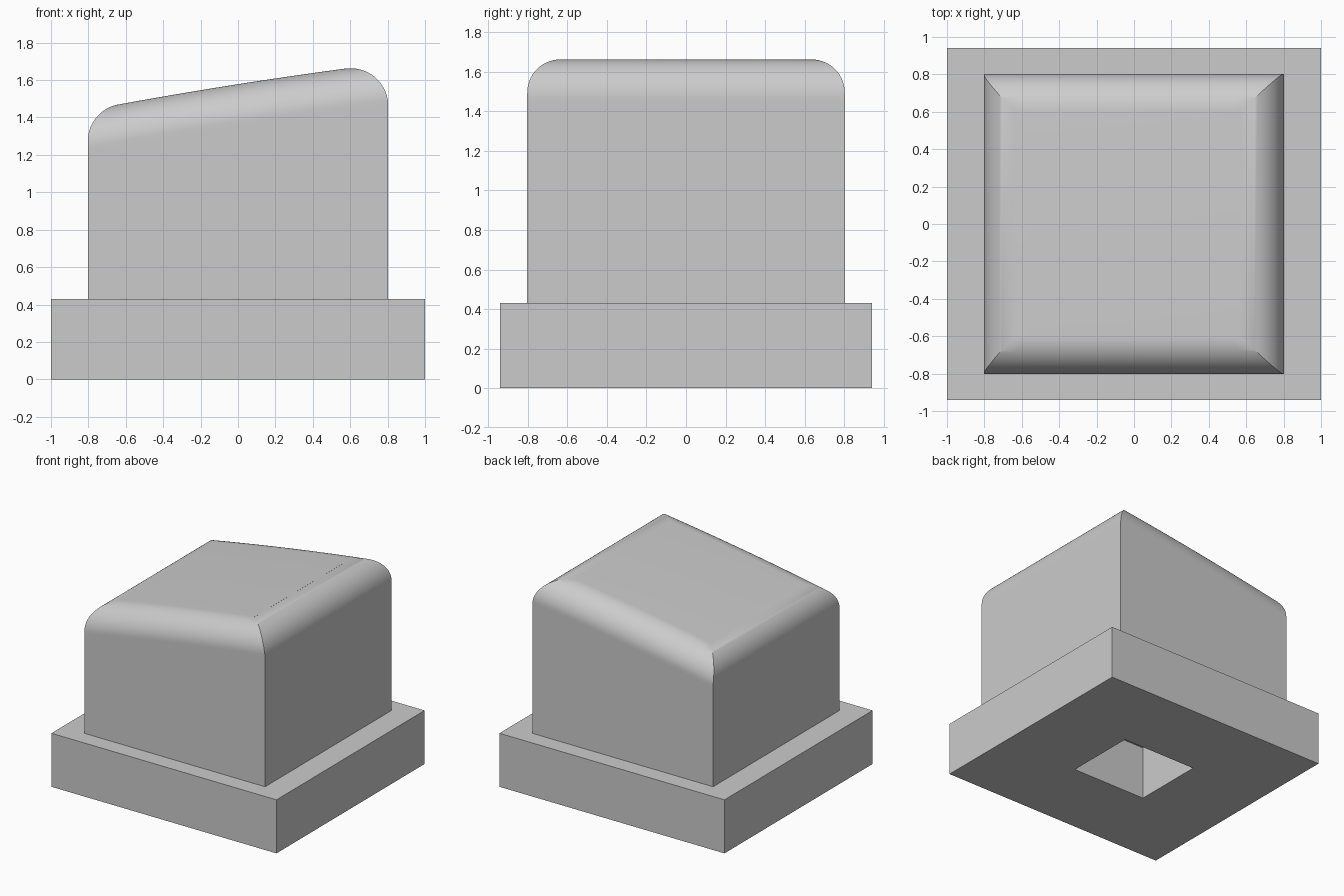
import bpy
import bmesh
import math

if "Cube" in bpy.data.objects:
    bpy.data.objects.remove(bpy.data.objects["Cube"], do_unlink=True)

GREY = (0.6, 0.6, 0.6, 1)
grey = bpy.data.materials.new("light grey")
grey.use_nodes = True
grey.diffuse_color = GREY
grey.node_tree.nodes["Principled BSDF"].inputs["Base Color"].default_value = GREY


def loft(bm, rings, closed=False):
    """Join rings of points with quads and return their vertices."""
    loops = [[bm.verts.new(p) for p in ring] for ring in rings]
    pairs = list(zip(loops, loops[1:]))
    if closed:
        pairs.append((loops[-1], loops[0]))
    for a, b in pairs:
        for i in range(len(a)):
            j = (i + 1) % len(a)
            bm.faces.new((a[i], a[j], b[j], b[i]))
    return loops


def finish(bm, name):
    bmesh.ops.recalc_face_normals(bm, faces=bm.faces)
    mesh = bpy.data.meshes.new(name)
    bm.to_mesh(mesh)
    bm.free()
    mesh.materials.append(grey)
    obj = bpy.data.objects.new(name, mesh)
    bpy.context.collection.objects.link(obj)
    return obj


def rectangle(hx, hy, z):
    return [(-hx, -hy, z), (hx, -hy, z), (hx, hy, z), (-hx, hy, z)]


# Base plate with a rectangular socket through it
BASE_TOP = 0.43
bm = bmesh.new()
loft(bm, [rectangle(0.33, 0.29, 0), rectangle(1, 0.94, 0),
          rectangle(1, 0.94, BASE_TOP), rectangle(0.33, 0.29, BASE_TOP)], closed=True)
finish(bm, "base_plate")

# Button cap: slanted, slightly bowed top with rounded borders and mitred corners
HALF, R = 0.803, 0.2
CENTRE = HALF - R
LEFT_Z, RIGHT_Z = 1.273, 1.463
TAN_L, TAN_R = -0.639, 0.576
COLS, STEPS = 16, 24


def top_height(x):
    # bowed between the tangent points, straight beyond them
    c = min(max(x, TAN_L), TAN_R)
    slope = 0.157 - 0.04 * c
    return 1.578 + 0.157 * c - 0.02 * c * c + slope * (x - c)


def border_x(drop, start, sign, centre_z):
    # x where the rounded border lies this far below the extended top
    inner, outer = start, sign * HALF
    for _ in range(40):
        mid = (inner + outer) / 2
        arc = centre_z + math.sqrt(max(R * R - (mid - sign * CENTRE) ** 2, 0))
        if top_height(mid) - arc < drop:
            inner = mid
        else:
            outer = mid
    return inner


def cap_ring(drop):
    x0 = border_x(drop, TAN_L, -1, LEFT_Z) if drop else TAN_L
    x1 = border_x(drop, TAN_R, 1, RIGHT_Z) if drop else TAN_R
    y = CENTRE + math.sqrt(R * R - max(R - drop, 0) ** 2)
    xs = [x0 + (x1 - x0) * i / COLS for i in range(COLS + 1)]
    front = [(x, -y, top_height(x) - drop) for x in xs]
    return front + [(x, -py, z) for x, py, z in reversed(front)]


drops = [0.24 * (1 - math.cos(math.pi / 2 * k / STEPS)) for k in range(STEPS + 1)]
rings = [cap_ring(d) for d in drops]
rings.append([(x, y, BASE_TOP) for x, y, z in rings[-1]])
bm = bmesh.new()
loops = loft(bm, rings)
top = loops[0]
for i in range(COLS):
    bm.faces.new((top[i], top[i + 1], top[-2 - i], top[-1 - i]))
bm.faces.new(loops[-1])
cap = finish(bm, "button_cap")

bpy.ops.object.select_all(action="DESELECT")
cap.select_set(True)
bpy.context.view_layer.objects.active = cap
bpy.ops.object.shade_smooth_by_angle(angle=math.radians(30))
